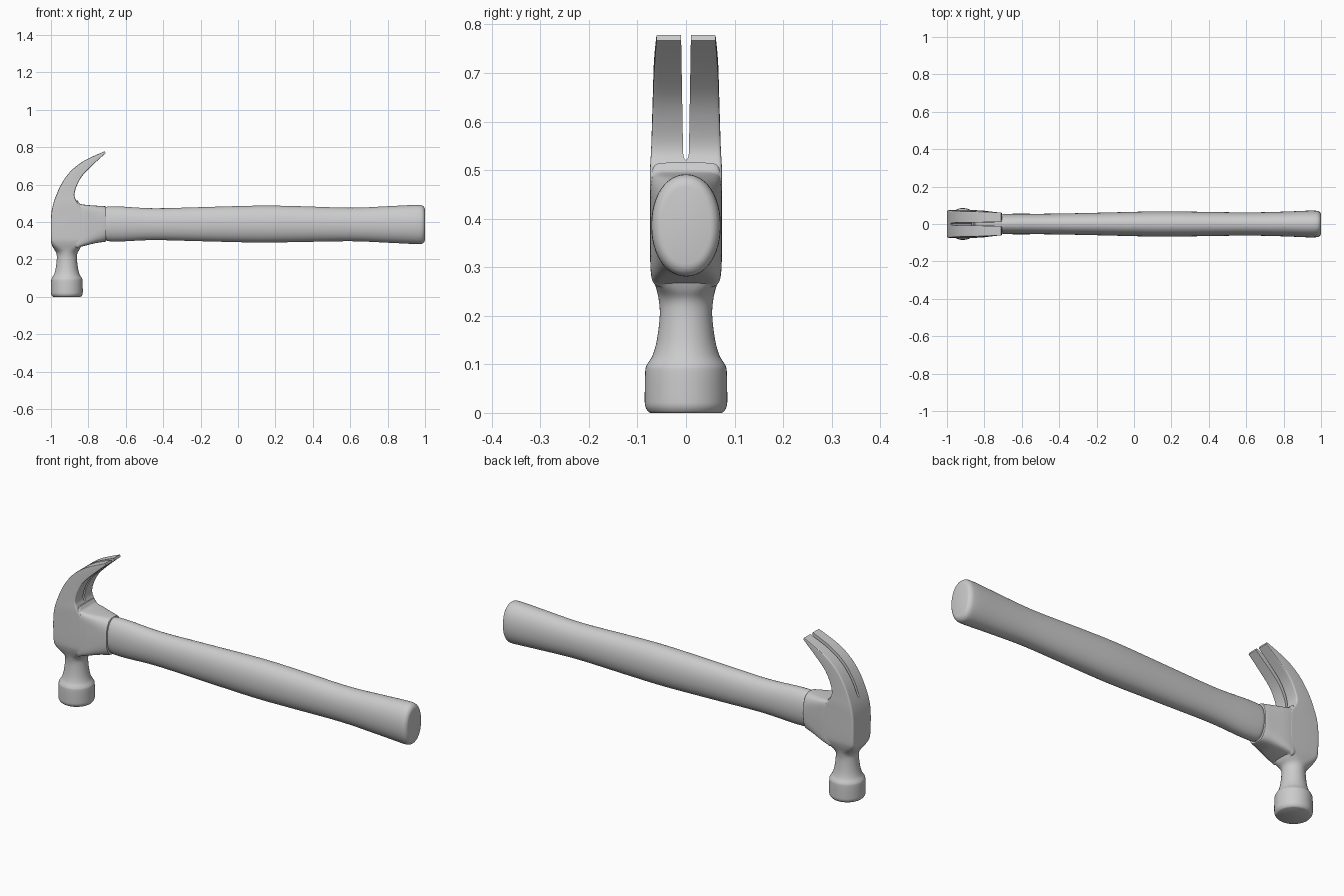
import bpy
from math import cos, sin, pi, copysign
from mathutils import Vector

if "Cube" in bpy.data.objects:
    bpy.data.objects.remove(bpy.data.objects["Cube"])


def smooth_rows(rows, steps):
    """Catmull-Rom interpolation through rows of section parameters."""
    out = []
    for i in range(len(rows) - 1):
        a, b, c, d = (rows[max(i - 1, 0)], rows[i], rows[i + 1],
                      rows[min(i + 2, len(rows) - 1)])
        for s in range(steps):
            t = s / steps
            out.append([0.5 * (2 * q + (r - p) * t + (2 * p - 5 * q + 4 * r - w) * t * t
                               + (3 * q - p - 3 * r + w) * t ** 3)
                        for p, q, r, w in zip(a, b, c, d)])
    return out + [list(rows[-1])]


def loft(name, rows, n=48):
    """Rows: end A (x, z), end B (x, z), half width in y, superellipse power."""
    verts, faces = [], []
    for ax, az, bx, bz, w, p in rows:
        mid = Vector(((ax + bx) / 2, 0, (az + bz) / 2))
        u = Vector(((bx - ax) / 2, 0, (bz - az) / 2))
        for k in range(n):
            c, s = cos(2 * pi * k / n), sin(2 * pi * k / n)
            e = 2 / p
            v = mid + u * copysign(abs(c) ** e, c)
            v.y = w * copysign(abs(s) ** e, s)
            verts.append(v)
    for r in range(len(rows) - 1):
        for k in range(n):
            a, b = r * n + k, r * n + (k + 1) % n
            faces.append((a, b, b + n, a + n))
    faces.append(tuple(range(n))[::-1])
    faces.append(tuple(range(len(verts) - n, len(verts))))
    return make(name, verts, faces)


def make(name, verts, faces):
    mesh = bpy.data.meshes.new(name)
    mesh.from_pydata(verts, [], faces)
    ob = bpy.data.objects.new(name, mesh)
    bpy.context.collection.objects.link(ob)
    activate(ob)
    bpy.ops.object.mode_set(mode='EDIT')
    bpy.ops.mesh.select_all(action='SELECT')
    bpy.ops.mesh.normals_make_consistent(inside=False)
    bpy.ops.object.mode_set(mode='OBJECT')
    return ob


def activate(ob):
    bpy.ops.object.select_all(action='DESELECT')
    ob.select_set(True)
    bpy.context.view_layer.objects.active = ob


def boolean(ob, other, op):
    activate(ob)
    m = ob.modifiers.new(op, 'BOOLEAN')
    m.operation, m.solver, m.object = op, 'EXACT', other
    bpy.ops.object.modifier_apply(modifier=m.name)
    bpy.data.objects.remove(other)


# Striking face and neck: (z, radius), round about x = -0.915
face = [(0, .074), (.004, .079), (.014, .084), (.03, .085), (.085, .084),
        (.1, .08), (.118, .069), (.15, .06), (.2, .054), (.232, .056)]
rows = [(-.915 - r, z, -.915 + r, z, r, 2) for z, r in face]

# Cheek block and curved claw: outer edge, inner edge, half width, squareness
rows += [(-.984, .255, -.846, .255, .061, 3),
         (-.998, .285, -.835, .285, .07, 7),
         (-1, .32, -.83, .32, .074, 14),
         (-1, .42, -.835, .46, .074, 20),
         (-.992, .48, -.86, .505, .074, 20),
         (-.975, .535, -.874, .54, .072, 20),
         (-.945, .602, -.865, .585, .07, 20),
         (-.895, .671, -.836, .642, .068, 20),
         (-.82, .729, -.785, .697, .066, 20),
         (-.712, .778, -.708, .767, .061, 20)]
head = loft("hammer_head", smooth_rows(rows, 4))

# Socket that grips the handle, squarer at the cheeks and oval at the mouth
socket = [(-.95, .32, .46, .06, 8), (-.868, .262, .515, .071, 9),
          (-.845, .266, .497, .0735, 9), (-.81, .275, .491, .072, 7),
          (-.76, .287, .487, .066, 4.5), (-.712, .294, .484, .06, 3),
          (-.705, .297, .481, .057, 3)]
sock = loft("socket", smooth_rows([(x, lo, x, hi, w, p) for x, lo, hi, w, p in socket], 4))
boolean(head, sock, 'UNION')

# Tapered nail slot through the claw, rounded at its root
outline = [(.011, .85), (.010, .77), (.006, .535), (.004, .525), (0, .52),
           (-.004, .525), (-.006, .535), (-.010, .77), (-.011, .85)]
n = len(outline)
slot = make("slot_cutter", [(x, y, z) for x in (-1.1, -.6) for y, z in outline],
            [tuple(range(n)), tuple(range(n, 2 * n))]
            + [(k, (k + 1) % n, (k + 1) % n + n, k + n) for k in range(n)])
slot.hide_render = True
boolean(head, slot, 'DIFFERENCE')

# Wooden handle: (x, bottom z, top z, half width), oval all along
grip = [(-.74, .304, .478, .05), (-.705, .302, .48, .052), (-.69, .297, .483, .054),
        (-.62, .296, .482, .055), (-.45, .303, .473, .055), (-.2, .297, .479, .06),
        (.1, .29, .487, .067), (.3, .292, .485, .066), (.6, .297, .476, .062),
        (.8, .289, .484, .066), (.92, .283, .49, .071), (.97, .281, .491, .071),
        (.988, .286, .486, .067), (.997, .296, .476, .059), (1, .306, .466, .051)]
handle = loft("handle", smooth_rows([(x, lo, x, hi, w, 2.1) for x, lo, hi, w in grip], 4))

for ob in (head, handle):
    activate(ob)
    bpy.ops.object.shade_smooth_by_angle(angle=.6)
